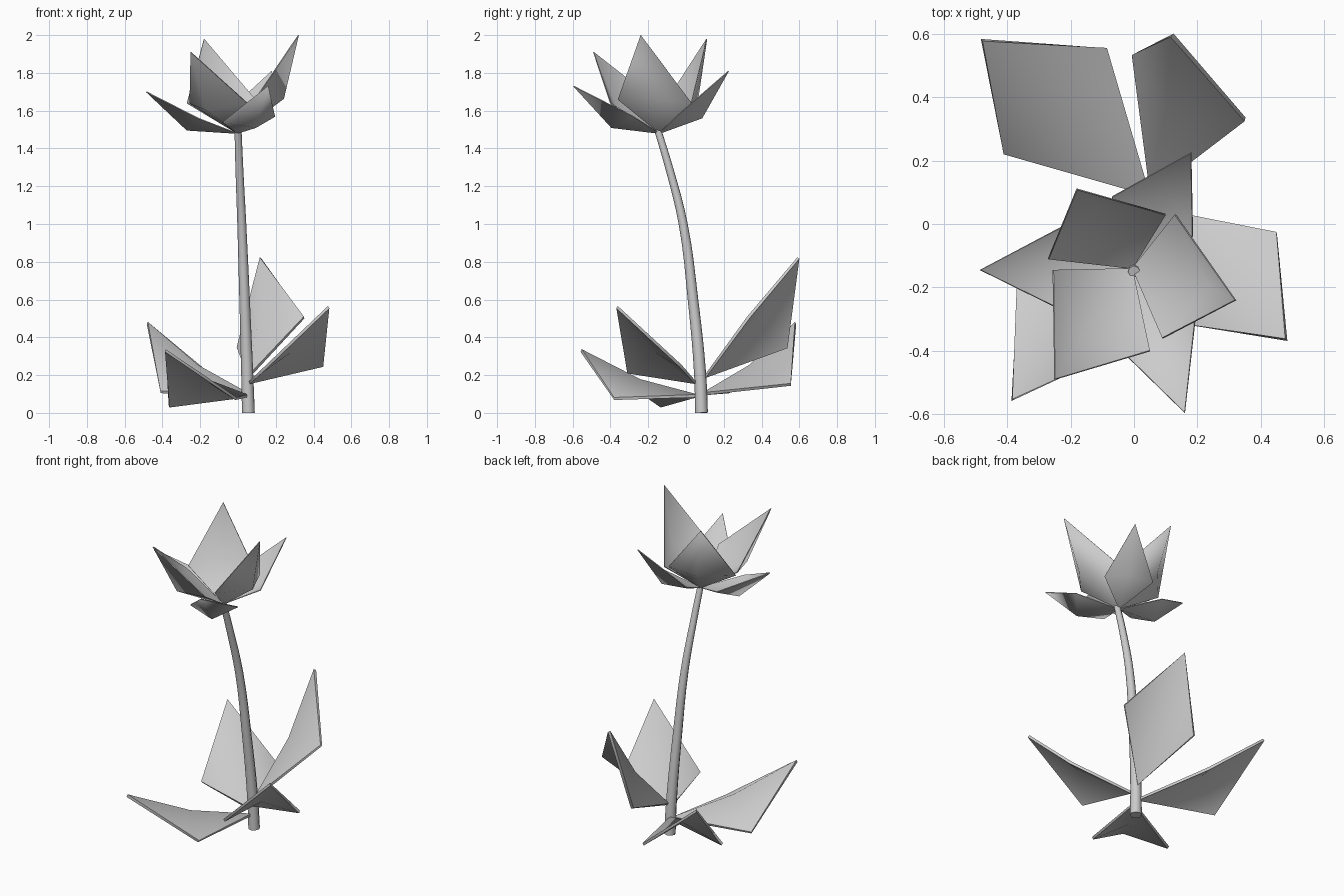
import bpy, bmesh
from mathutils import Vector

cube = bpy.data.objects.get("Cube")
if cube:
    bpy.data.objects.remove(cube)

# One plain grey for the whole plant
grey = bpy.data.materials.new("plain_grey")
grey.use_nodes = True
colour = (0.6, 0.6, 0.6, 1)
grey.diffuse_color = colour
grey.node_tree.nodes["Principled BSDF"].inputs["Base Color"].default_value = colour


def finish(name, mesh):
    """Link a mesh, colour it and shade it smooth with sharp borders."""
    obj = bpy.data.objects.new(name, mesh)
    bpy.context.collection.objects.link(obj)
    mesh.materials.clear()
    mesh.materials.append(grey)
    bpy.ops.object.select_all(action="DESELECT")
    obj.select_set(True)
    bpy.context.view_layer.objects.active = obj
    return obj


def blade(name, base, tip, side_a, side_b, along, sag, thickness):
    """Four-cornered blade with a midrib point pushed out of its plane."""
    base, tip, side_a, side_b = map(Vector, (base, tip, side_a, side_b))
    axis = tip - base
    normal = axis.cross(side_a - side_b).normalized()
    if normal.z < 0:
        normal.negate()
    middle = base + axis * along - normal * sag * axis.length
    bm = bmesh.new()
    rim = [bm.verts.new(p) for p in (base, side_a, tip, side_b)]
    centre = bm.verts.new(middle)
    for i in range(4):
        bm.faces.new((rim[i], rim[(i + 1) % 4], centre))
    bmesh.ops.recalc_face_normals(bm, faces=bm.faces)
    bm.normal_update()
    if sum(f.normal.dot(normal) for f in bm.faces) < 0:
        bmesh.ops.reverse_faces(bm, faces=bm.faces)
    mesh = bpy.data.meshes.new(name)
    bm.to_mesh(mesh)
    bm.free()
    obj = finish(name, mesh)
    solid = obj.modifiers.new("thickness", "SOLIDIFY")
    solid.thickness = thickness
    solid.offset = 0
    bpy.ops.object.modifier_apply(modifier="thickness")
    bpy.ops.object.shade_smooth_by_angle(angle=1.2)


# Tapered, leaning stem
path = [(0.055, 0.082, 0.0), (0.049, 0.075, 0.2), (0.035, 0.037, 0.6),
        (0.02, -0.015, 1.0), (0.007, -0.09, 1.3), (0, -0.15, 1.5)]
curve = bpy.data.curves.new("stem", "CURVE")
curve.dimensions = "3D"
curve.bevel_depth = 0.034
curve.bevel_resolution = 2
curve.resolution_u = 4
curve.use_fill_caps = True
spline = curve.splines.new("BEZIER")
spline.bezier_points.add(len(path) - 1)
for i, (point, co) in enumerate(zip(spline.bezier_points, path)):
    point.co = co
    point.handle_left_type = point.handle_right_type = "AUTO"
    point.radius = 1 - 0.45 * co[2] / 1.5
guide = bpy.data.objects.new("stem_guide", curve)
bpy.context.collection.objects.link(guide)
bpy.context.view_layer.update()
stem = bpy.data.meshes.new_from_object(
    guide.evaluated_get(bpy.context.evaluated_depsgraph_get()))
bpy.data.objects.remove(guide)
finish("stem", stem)
bpy.ops.object.shade_smooth_by_angle(angle=0.9)

# Petals: tip and the two side corners, all from the top of the stem
crown = (-0.005, -0.14, 1.48)
petals = {
    "inner_petal_front": ((-0.25, -0.49, 1.91), (-0.255, -0.145, 1.64), (0.05, -0.4, 1.64)),
    "inner_petal_left": ((0.32, -0.24, 2.0), (0.09, -0.36, 1.66), (0.13, 0.03, 1.64)),
    "inner_petal_back": ((-0.18, 0.11, 1.98), (-0.27, -0.11, 1.64), (0.1, 0.03, 1.65)),
    "outer_petal_back": ((0.18, 0.225, 1.81), (-0.07, 0.085, 1.58), (0.185, -0.04, 1.58)),
    "outer_petal_right": ((-0.485, -0.145, 1.7), (-0.21, 0, 1.56), (-0.21, -0.28, 1.56)),
    "outer_petal_front": ((0.16, -0.595, 1.73), (0.195, -0.28, 1.57), (-0.08, -0.36, 1.54)),
}
for name, corners in petals.items():
    blade(name, crown, *corners, along=0.47, sag=0.18, thickness=0.005)

# Leaves: base, tip and the two drooping side corners
leaves = {
    "leaf_back_right": ((0.05, 0.09, 0.1), (-0.48, 0.58, 0.475),
                        (-0.41, 0.225, 0.11), (-0.09, 0.555, 0.15)),
    "leaf_back": ((0.055, 0.1, 0.19), (0.12, 0.595, 0.82),
                  (0, 0.535, 0.345), (0.35, 0.33, 0.505)),
    "leaf_left": ((0.06, 0.05, 0.16), (0.48, -0.365, 0.56),
                  (0.45, -0.03, 0.25), (0.12, -0.31, 0.215)),
    "leaf_front_right": ((0.05, 0.06, 0.09), (-0.385, -0.555, 0.33),
                         (-0.365, -0.13, 0.035), (-0.01, -0.38, 0.075)),
}
for name, corners in leaves.items():
    blade(name, *corners, along=0.48, sag=0.045, thickness=0.016)
